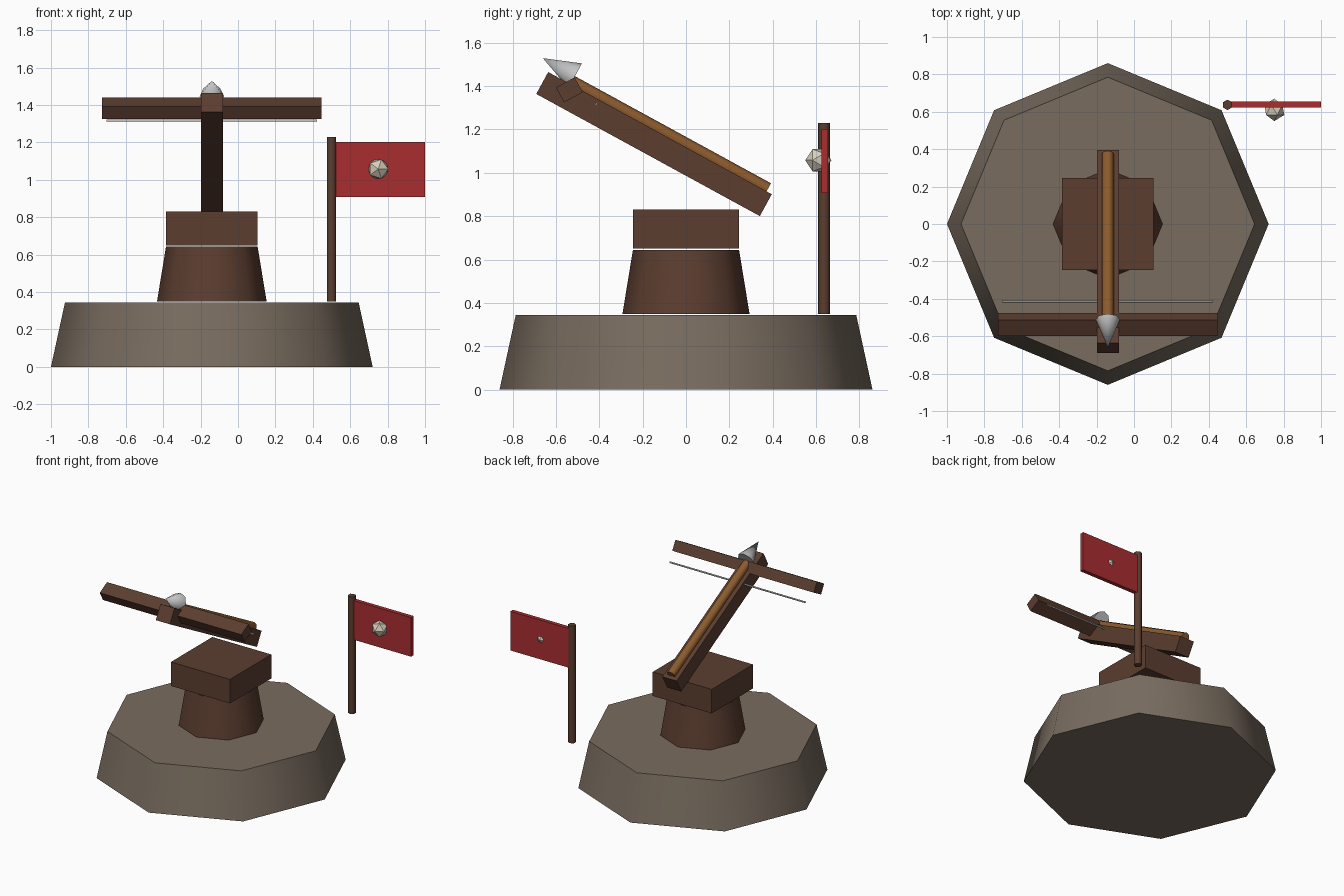
import bpy
from math import radians, pi
from mathutils import Matrix, Vector

if "Cube" in bpy.data.objects:
    bpy.data.objects.remove(bpy.data.objects["Cube"])


def material(name, r, g, b):
    m = bpy.data.materials.new(name)
    m.use_nodes = True
    m.diffuse_color = (r, g, b, 1)
    m.node_tree.nodes["Principled BSDF"].inputs["Base Color"].default_value = (r, g, b, 1)
    return m


STONE = material("stone", 0.19, 0.15, 0.115)
WOOD = material("dark_wood", 0.105, 0.047, 0.029)
RAIL = material("light_wood", 0.26, 0.105, 0.027)
RED = material("red_cloth", 0.40, 0.027, 0.03)
STEEL = material("steel", 0.55, 0.55, 0.56)
CORD = material("cord", 0.60, 0.58, 0.52)
BONE = material("bone", 0.68, 0.62, 0.50)


def finish(name, mat, smooth=False):
    ob = bpy.context.object
    ob.name = name
    ob.data.materials.append(mat)
    if smooth:
        bpy.ops.object.shade_smooth_by_angle(angle=radians(65))
    return ob


def box(name, mat, centre, size, tilt=0):
    bpy.ops.mesh.primitive_cube_add(size=1, location=centre, rotation=(tilt, 0, 0))
    ob = finish(name, mat)
    ob.scale = size
    return ob


def frustum(name, mat, centre, r_low, r_high, height, sides=8, rot=(0, 0, 0)):
    bpy.ops.mesh.primitive_cone_add(vertices=sides, radius1=r_low, radius2=r_high,
                                    depth=height, location=centre, rotation=rot)
    return finish(name, mat, True)


MID = -0.14    # centre line of the weapon
TILT = 0.5     # upward aim of the stock

# Stone platform and wooden turret
frustum("platform", STONE, (MID, 0, 0.1725), 0.86, 0.785, 0.345)
frustum("pedestal", WOOD, (MID, 0, 0.4965), 0.293, 0.245, 0.293)
box("turret_block", WOOD, (MID, 0, 0.74), (0.49, 0.49, 0.18))

# Tilted stock, with parts placed along it
stock_frame = Matrix.Translation((MID, -0.1475, 1.1325)) @ Matrix.Rotation(-TILT, 4, 'X')


def on_stock(y, z):
    return stock_frame @ Vector((0, y, z))


box("stock", WOOD, on_stock(0, 0), (0.118, 1.175, 0.115), -TILT)
along = pi / 2 - TILT
frustum("bolt_shaft", RAIL, on_stock(0.045, 0.068), 0.032, 0.032, 1.03, 8, (along, 0, 0))
frustum("bolt_head", STEEL, on_stock(-0.555, 0.102), 0.065, 0, 0.17, 8, (along, 0, 0))

# Bow arm and string
box("bow_arm", WOOD, (MID, -0.538, 1.3825), (1.175, 0.098, 0.078), TILT)
frustum("bow_string", CORD, (MID, -0.413, 1.317), 0.006, 0.006, 1.125, 6, (0, pi / 2, 0))

# Flag with round emblem
frustum("flag_pole", WOOD, (0.5, 0.637, 0.79), 0.028, 0.028, 0.88, 6)
box("flag", RED, (0.758, 0.639, 1.055), (0.484, 0.03, 0.294))
bpy.ops.mesh.primitive_ico_sphere_add(subdivisions=1, radius=0.06,
                                      location=(0.75, 0.61, 1.058), rotation=(pi / 2, 0, 0))
finish("flag_emblem", BONE)
